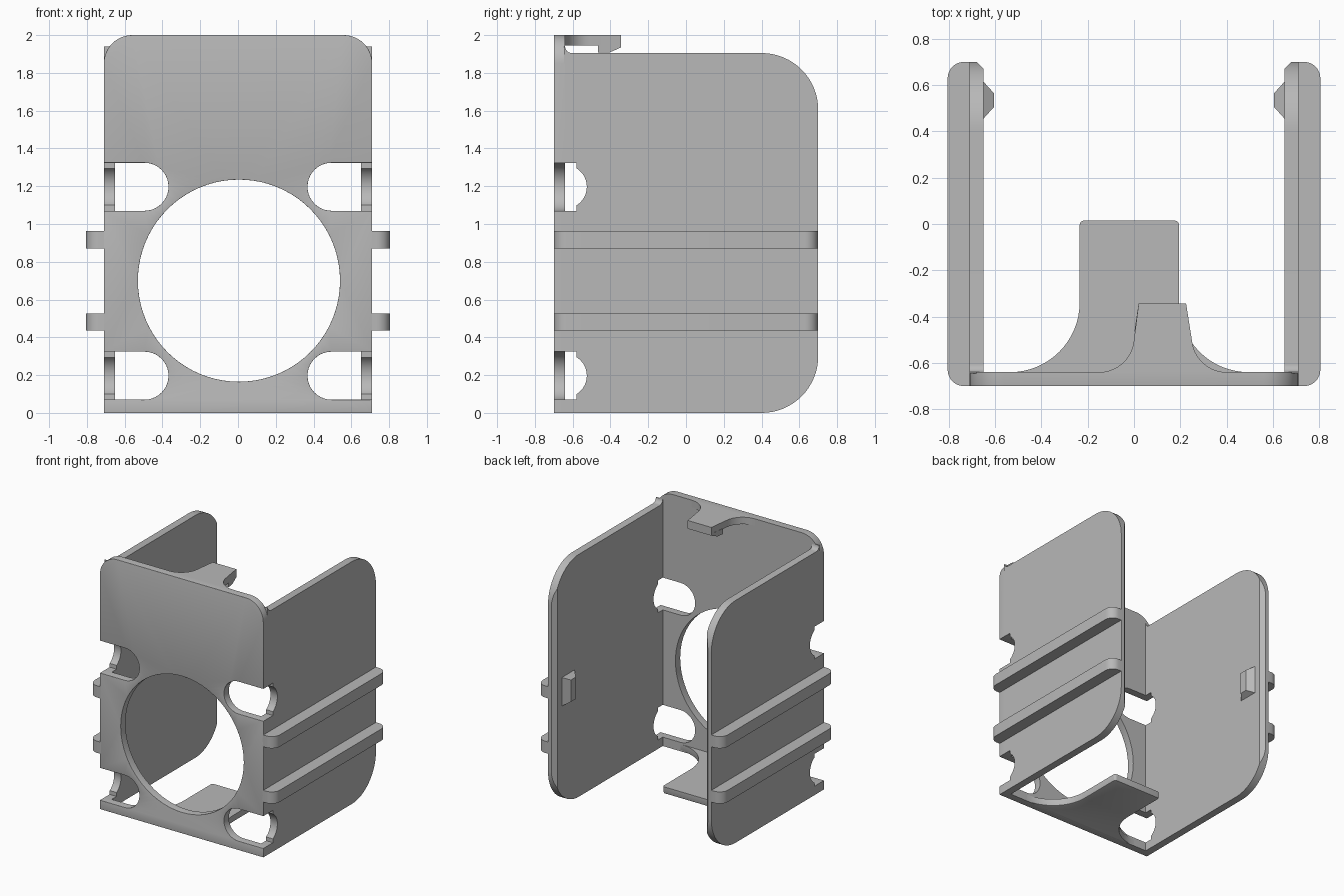
import bpy, bmesh
from math import sin, cos, radians, pi

cube = bpy.data.objects.get("Cube")
if cube:
    bpy.data.objects.remove(cube, do_unlink=True)

grey = bpy.data.materials.new("plain_grey")
grey.use_nodes = True
tone = (0.48, 0.48, 0.48, 1)
grey.diffuse_color = tone
grey.node_tree.nodes["Principled BSDF"].inputs["Base Color"].default_value = tone

AXES = {"x": lambda u, v, w: (w, u, v),
        "y": lambda u, v, w: (u, w, v),
        "z": lambda u, v, w: (u, v, w)}


def arc(cu, cv, r, start, end, n=12):
    """Points on an arc, angles in degrees."""
    return [(cu + r * cos(radians(start + (end - start) * i / n)),
             cv + r * sin(radians(start + (end - start) * i / n))) for i in range(n + 1)]


def finish(name, bm):
    bmesh.ops.recalc_face_normals(bm, faces=bm.faces)
    mesh = bpy.data.meshes.new(name)
    bm.to_mesh(mesh)
    bm.free()
    mesh.materials.append(grey)
    obj = bpy.data.objects.new(name, mesh)
    bpy.context.collection.objects.link(obj)
    bpy.ops.object.select_all(action="DESELECT")
    obj.select_set(True)
    bpy.context.view_layer.objects.active = obj
    bpy.ops.object.shade_smooth_by_angle(angle=radians(32))
    return obj


def prism(loops, axis, a, b):
    """Extrude an outline, with optional holes, from a to b along an axis."""
    bm = bmesh.new()
    place = AXES[axis]
    edges = []
    for loop in loops:
        vs = [bm.verts.new(place(u, v, a)) for u, v in loop]
        edges += [bm.edges.new((vs[i - 1], vs[i])) for i in range(len(vs))]
    if len(loops) == 1:
        faces = [bm.faces.new(vs)]
    else:
        fill = bmesh.ops.triangle_fill(bm, edges=edges, use_beauty=True)
        faces = [f for f in fill["geom"] if isinstance(f, bmesh.types.BMFace)]
    out = bmesh.ops.extrude_face_region(bm, geom=faces, use_keep_orig=True)
    moved = [v for v in out["geom"] if isinstance(v, bmesh.types.BMVert)]
    bmesh.ops.translate(bm, verts=moved, vec=place(0, 0, b - a))
    bmesh.ops.recalc_face_normals(bm, faces=bm.faces)
    return bm


def round_rim(bm, test, size, segments=3):
    """Round the sharp edges whose vertices all pass the test."""
    rim = [e for e in bm.edges if all(test(v.co) for v in e.verts)
           and e.calc_face_angle(0) > radians(60)]
    bmesh.ops.bevel(bm, geom=rim, offset=size, segments=segments, profile=0.5,
                    affect="EDGES", clamp_overlap=True)


# Front plate with side slots and a large round opening
SLOTS = (0.197, 1.197)
half = [(0.71, 0)]
for z in SLOTS:
    half += [(0.71, z - 0.127)] + arc(0.495, z, 0.127, 270, 90, 20) + [(0.71, z + 0.127)]
half += arc(0.56, 1.85, 0.15, 0, 90)
outline = half + [(-x, z) for x, z in reversed(half)]
opening = arc(0.005, 0.7, 0.535, 0, 360, 80)[:-1]
plate = prism([outline, opening], "y", -0.70, -0.64)
round_rim(plate, lambda c: c.y < -0.69, 0.018)
finish("front_plate", plate)

# Side wall outline, notched at the front and rounded at the back
wall = [(-0.645, 0)]
wall += arc(0.4, 0.3, 0.3, -90, 0, 16) + arc(0.4, 1.605, 0.3, 0, 90, 16)
wall += arc(-0.605, 1.94, 0.035, 270, 180, 6) + [(-0.645, 1.94)]
for z in reversed(SLOTS):
    wall += [(-0.645, z + 0.127), (-0.58, z + 0.127)]
    wall += arc(-0.64, z, 0.115, 58, -58, 14)
    wall += [(-0.58, z - 0.127), (-0.645, z - 0.127)]

for side, s in (("left", 1), ("right", -1)):
    # Wall with a bevelled inner back edge
    bm = prism([wall], "x", s * 0.65, s * 0.71)
    cut = bmesh.ops.bisect_plane(bm, geom=bm.verts[:] + bm.edges[:] + bm.faces[:],
                                 plane_co=(s * 0.65, 0.67, 0), plane_no=(-s, 1, 0),
                                 clear_outer=True)
    bmesh.ops.holes_fill(bm, edges=[e for e in cut["geom_cut"]
                                    if isinstance(e, bmesh.types.BMEdge)])
    finish(side + "_wall", bm)

    # Two guide rails on the outside
    rail = [(0.70, -0.70)] + arc(0.735, -0.63, 0.07, -90, 0, 8)
    rail += arc(0.735, 0.63, 0.07, 0, 90, 8) + [(0.70, 0.70)]
    for label, z in (("lower", 0.435), ("upper", 0.87)):
        finish(f"{side}_{label}_rail",
               prism([[(s * x, y) for x, y in rail]], "z", z, z + 0.092))

    # Tapered catch on the inside
    bm = prism([[(0.45, 0.79), (0.62, 0.79), (0.62, 1.02), (0.45, 1.02)]],
               "x", s * 0.655, s * 0.605)
    for v in bm.verts:
        if abs(v.co.x) < 0.63:
            v.co.y = 0.535 + (v.co.y - 0.535) * 0.35
            v.co.z = 0.905 + (v.co.z - 0.905) * 0.75
    finish(side + "_catch", bm)

# Bottom tongue flaring into the front plate
tongue = [(-0.53, -0.66)] + arc(-0.535, -0.34, 0.3, -90, 0, 16)
tongue += arc(-0.215, -0.005, 0.02, 180, 90, 4) + arc(0.175, -0.005, 0.02, 90, 0, 4)
tongue += arc(0.495, -0.34, 0.3, 180, 270, 16) + [(0.495, -0.66)]
bm = prism([tongue], "z", 0, 0.055)
round_rim(bm, lambda c: c.z < 0.01 and c.y > -0.645, 0.012, 2)
finish("bottom_tongue", bm)

# Top tab and its hook
tab = [(-0.15, -0.66)] + arc(-0.15, -0.49, 0.15, -90, -8, 10)
tab += [(0.02, -0.343), (0.225, -0.343)]
tab += arc(0.40, -0.49, 0.15, 188, 270, 10) + [(0.40, -0.66)]
finish("top_tab", prism([tab], "z", 1.945, 2.0))
hook = [(-0.465, 1.95), (-0.465, 1.908), (-0.405, 1.908), (-0.343, 1.935), (-0.343, 1.95)]
bm = prism([hook], "x", 0.02, 0.225)
for v in bm.verts:
    spread = (-0.343 - v.co.y) * 0.15
    v.co.x += spread if v.co.x > 0.1 else -spread
finish("tab_hook", bm)
